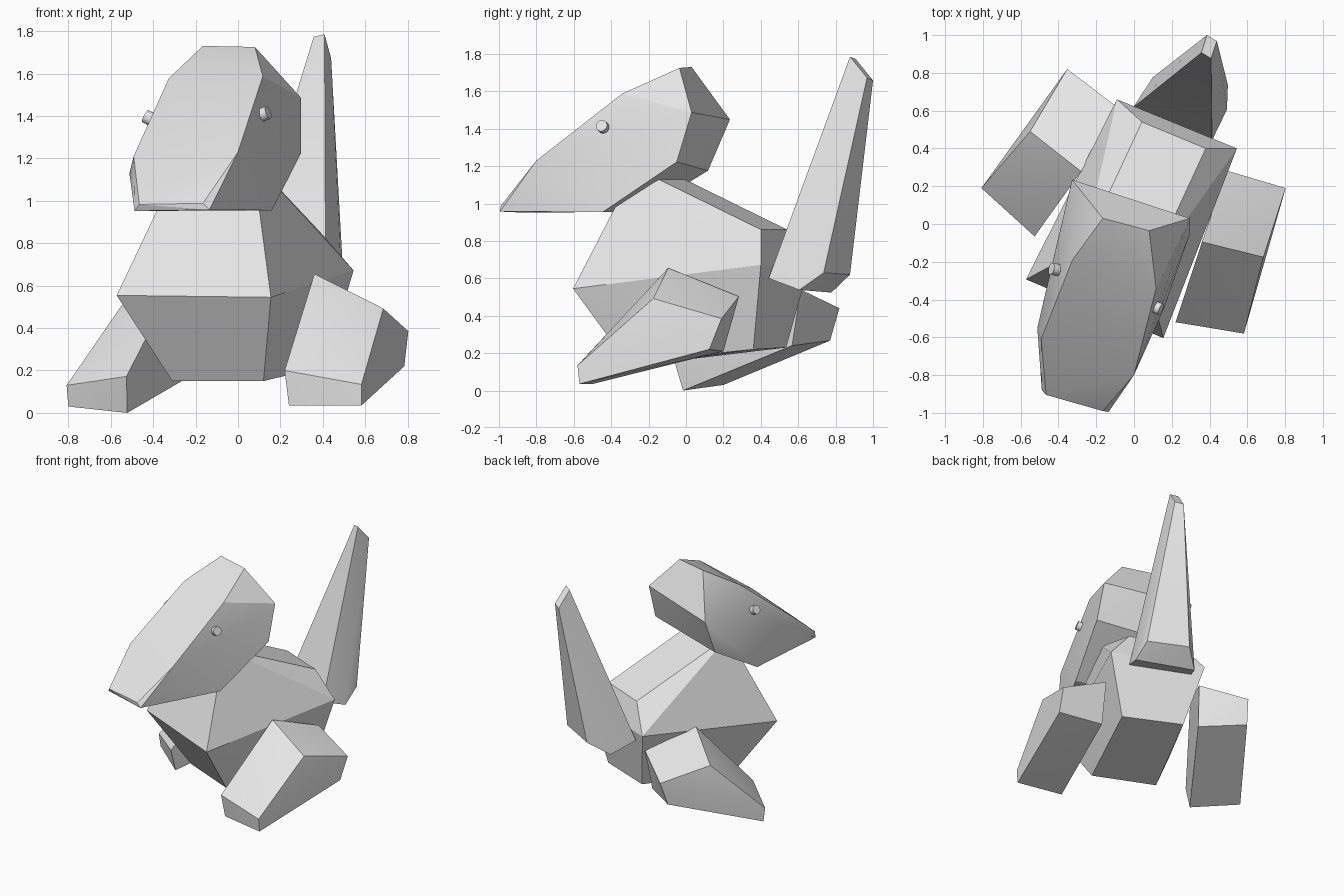
import bpy, bmesh, math
from mathutils import Vector

cube = bpy.data.objects.get("Cube")
if cube:
    bpy.data.objects.remove(cube, do_unlink=True)

grey = bpy.data.materials.new("light_grey")
grey.use_nodes = True
colour = (0.8, 0.8, 0.8, 1)
grey.diffuse_color = colour
grey.node_tree.nodes["Principled BSDF"].inputs["Base Color"].default_value = colour


def finish(name, bm):
    bmesh.ops.recalc_face_normals(bm, faces=bm.faces[:])
    mesh = bpy.data.meshes.new(name)
    bm.to_mesh(mesh)
    bm.free()
    mesh.materials.append(grey)
    obj = bpy.data.objects.new(name, mesh)
    bpy.context.collection.objects.link(obj)
    bpy.ops.object.select_all(action="DESELECT")
    obj.select_set(True)
    bpy.context.view_layer.objects.active = obj
    bpy.ops.object.shade_smooth_by_angle(angle=math.radians(20))
    return obj


def faceted(name, corners):
    """Solid block wrapped around its corner points."""
    bm = bmesh.new()
    for corner in corners:
        bm.verts.new(corner)
    bmesh.ops.convex_hull(bm, input=bm.verts[:])
    bmesh.ops.dissolve_limit(bm, angle_limit=math.radians(2),
                             verts=bm.verts[:], edges=bm.edges[:])
    return finish(name, bm)


def eye(name, centre, normal):
    bm = bmesh.new()
    bmesh.ops.create_cone(bm, cap_ends=True, segments=16,
                          radius1=0.032, radius2=0.032, depth=0.04)
    turn = Vector(normal).to_track_quat("Z", "Y").to_matrix()
    bmesh.ops.rotate(bm, matrix=turn, verts=bm.verts[:])
    bmesh.ops.translate(bm, vec=centre, verts=bm.verts[:])
    return finish(name, bm)


# Torso: base, widest belt and sloping back
faceted("body", [
    (.12, -.315, .15), (-.31, -.13, .15), (0, .535, .23), (.41, .36, .22),
    (.155, -.604, .545), (-.572, -.293, .554), (-.09, .66, .67), (.545, .4, .672),
    (.07, -.27, 1.19), (-.27, -.13, 1.19), (.042, .54, .861), (.38, .4, .861)])

# Head: right and left corners from crown to muzzle, then back and jaw
faceted("head", [
    (.08, -.035, 1.725), (-.165, .03, 1.73),
    (.117, -.342, 1.587), (-.326, -.19, 1.578),
    (0, -.8, 1.23), (-.492, -.61, 1.21), (-.512, -.55, 1.13),
    (-.165, -.99, .988), (-.465, -.905, .983),
    (-.135, -.995, .957), (-.488, -.88, .952),
    (.296, .03, 1.487), (-.328, .235, 1.449),
    (.296, -.05, 1.222), (-.33, .118, 1.176),
    (.16, -.444, .955), (-.44, -.24, .955)])

# Legs: toe, knee and heel corners
faceted("left_leg", [
    (.22, -.52, .2), (.582, -.58, .134), (.24, -.5, .035), (.582, -.57, .035),
    (.36, -.095, .655), (.685, -.175, .492), (.49, .283, .503), (.803, .19, .385),
    (.46, .2, .21), (.784, .125, .22)])
faceted("right_leg", [
    (-.526, -.066, .172), (-.808, .19, .13), (-.522, -.016, 0), (-.8, .2, .03),
    (-.28, .278, .65), (-.55, .49, .505), (-.08, .613, .54), (-.354, .82, .44),
    (-.11, .567, .24), (-.385, .77, .267)])

# Tail: broad base tapering to a narrow tip
faceted("tail", [
    (.413, .442, .6), (-.005, .617, .6), (.492, .606, .538), (.1, .777, .524),
    (.497, .736, .63), (.23, .877, .62),
    (.357, .907, 1.773), (.408, .877, 1.785), (.386, 1, 1.658), (.439, .968, 1.672)])

# Eyes on the sides of the head
eye("left_eye", (.125, -.445, 1.41), (.85, -.35, .3))
eye("right_eye", (-.42, -.24, 1.39), (-.85, .2, .45))
